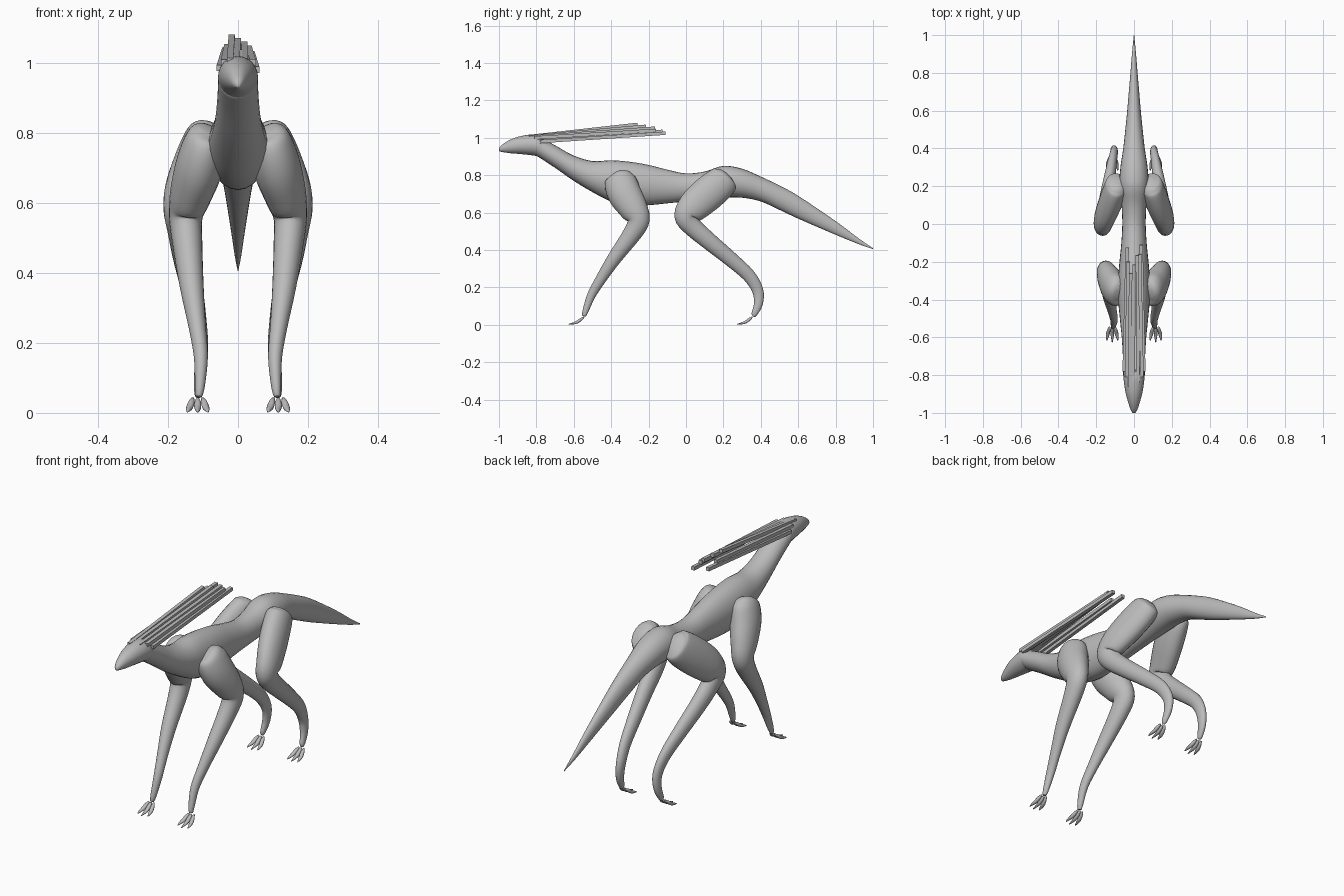
import bpy, bmesh, math
from mathutils import Vector

grey = bpy.data.materials.new("plain grey")
grey.diffuse_color = (0.5, 0.5, 0.5, 1)


def finish(bm, name, smooth=True):
    bmesh.ops.recalc_face_normals(bm, faces=bm.faces[:])
    me = bpy.data.meshes.new(name)
    for f in bm.faces:
        f.smooth = smooth
    bm.to_mesh(me)
    bm.free()
    me.materials.append(grey)
    ob = bpy.data.objects.new(name, me)
    bpy.context.collection.objects.link(ob)
    return ob


def spline(a, b, c, d, t):
    return 0.5 * (2 * b + (c - a) * t + (2 * a - 5 * b + 4 * c - d) * t * t
                  + (3 * b - a - 3 * c + d) * t ** 3)


def loft(name, stations, upright=False, sides=24, steps=4):
    """Skin of ellipses along stations of (x, y, z, half width, half height)."""
    n = len(stations)
    pts = []
    for i in range(n - 1):
        quad = [stations[max(0, min(n - 1, i + k))] for k in (-1, 0, 1, 2)]
        for s in range(steps):
            pts.append([spline(*v, s / steps) for v in zip(*quad)])
    pts.append(list(stations[-1]))
    bm = bmesh.new()
    rings = []
    for i, p in enumerate(pts):
        a, b = pts[max(0, i - 1)], pts[min(len(pts) - 1, i + 1)]
        tangent = Vector((0, 1, 0)) if upright else (Vector(b[:3]) - Vector(a[:3])).normalized()
        side = Vector((1, 0, 0))
        side = (side - tangent * side.dot(tangent)).normalized()
        up = side.cross(tangent)
        ring = []
        for k in range(sides):
            t = 2 * math.pi * k / sides
            ring.append(bm.verts.new(Vector(p[:3]) + side * math.cos(t) * max(p[3], 0.001)
                                     + up * math.sin(t) * max(p[4], 0.001)))
        rings.append(ring)
    for r, q in zip(rings, rings[1:]):
        for k in range(sides):
            j = (k + 1) % sides
            bm.faces.new((r[k], r[j], q[j], q[k]))
    bm.faces.new(rings[0])
    bm.faces.new(rings[-1])
    return finish(bm, name)


def profile(rows):
    """Rows of (y, top, bottom, half width) turned into loft stations."""
    return [(0, y, (t + b) / 2, w, (t - b) / 2) for y, t, b, w in rows]


# Neck, trunk and tail
loft("body_and_tail", profile([
    (-0.80, 1.015, 0.905, 0.056), (-0.70, 0.96, 0.84, 0.059), (-0.60, 0.905, 0.77, 0.065),
    (-0.50, 0.876, 0.71, 0.075), (-0.40, 0.88, 0.66, 0.084), (-0.30, 0.872, 0.638, 0.085),
    (-0.20, 0.855, 0.64, 0.077), (-0.10, 0.83, 0.65, 0.067), (0.0, 0.81, 0.66, 0.062),
    (0.10, 0.82, 0.67, 0.066), (0.20, 0.85, 0.68, 0.078), (0.30, 0.835, 0.68, 0.072),
    (0.40, 0.793, 0.66, 0.057), (0.50, 0.745, 0.615, 0.046), (0.60, 0.69, 0.568, 0.036),
    (0.80, 0.555, 0.482, 0.019), (0.92, 0.465, 0.433, 0.009), (1.0, 0.41, 0.405, 0.001)]),
    upright=True)

# Pointed head
loft("head", profile([
    (-1.0, 0.945, 0.93, 0.006), (-0.985, 0.962, 0.925, 0.017), (-0.94, 0.99, 0.918, 0.032),
    (-0.88, 1.01, 0.913, 0.047), (-0.80, 1.018, 0.903, 0.057), (-0.76, 0.99, 0.885, 0.055)]),
    upright=True)

# Limbs: (x, y, z, half width, half thickness)
front_leg = [
    (0.085, -0.368, 0.812, 0.025, 0.025), (0.09, -0.362, 0.798, 0.05, 0.065),
    (0.096, -0.352, 0.765, 0.062, 0.086), (0.112, -0.328, 0.70, 0.068, 0.09),
    (0.135, -0.283, 0.625, 0.06, 0.078), (0.149, -0.254, 0.56, 0.048, 0.06),
    (0.145, -0.286, 0.49, 0.043, 0.050), (0.132, -0.38, 0.36, 0.034, 0.038),
    (0.117, -0.452, 0.25, 0.025, 0.029), (0.106, -0.505, 0.16, 0.020, 0.023),
    (0.109, -0.537, 0.075, 0.014, 0.016), (0.112, -0.545, 0.047, 0.009, 0.010)]
hind_leg = [
    (0.088, 0.228, 0.80, 0.02, 0.025), (0.09, 0.218, 0.79, 0.05, 0.065),
    (0.097, 0.195, 0.767, 0.06, 0.086), (0.125, 0.115, 0.70, 0.062, 0.093),
    (0.155, 0.037, 0.63, 0.055, 0.084), (0.166, -0.001, 0.58, 0.047, 0.062),
    (0.160, 0.035, 0.525, 0.042, 0.052), (0.150, 0.12, 0.45, 0.037, 0.046),
    (0.131, 0.235, 0.355, 0.031, 0.040), (0.114, 0.335, 0.265, 0.024, 0.035),
    (0.105, 0.383, 0.185, 0.020, 0.030), (0.108, 0.387, 0.115, 0.017, 0.024),
    (0.113, 0.366, 0.06, 0.012, 0.016), (0.114, 0.357, 0.047, 0.007, 0.008)]

for side, s in (("right", 1), ("left", -1)):
    for part, leg, ankle in (("front", front_leg, -0.545), ("hind", hind_leg, 0.355)):
        loft(f"{part}_leg_{side}", [(s * x, y, z, w, h) for x, y, z, w, h in leg])
        # Three splayed toes
        for i in (-1, 0, 1):
            x = s * 0.115 + i * 0.014
            reach = 0.083 if i == 0 else 0.072
            loft(f"{part}_toe_{side}_{i + 2}", [
                (x, ankle, 0.042, 0.004, 0.003),
                (x + i * 0.004, ankle - 0.015, 0.031, 0.009, 0.008),
                (x + i * 0.009, ankle - 0.035, 0.016, 0.010, 0.008),
                (x + i * 0.013, ankle - 0.055, 0.009, 0.007, 0.006),
                (x + i * 0.015, ankle - reach, 0.003, 0.002, 0.002)], sides=10, steps=2)


# Head plumes: straight square strips swept back
def plume(name, a, b, width=0.018, thick=0.018):
    a, b = Vector(a), Vector(b)
    along = (b - a).normalized()
    side = along.cross(Vector((0, 0, 1))).normalized() * width / 2
    up = side.cross(along).normalized() * thick / 2
    bm = bmesh.new()
    rings = [[bm.verts.new(p + side * i + up * j) for i, j in ((-1, -1), (1, -1), (1, 1), (-1, 1))]
             for p in (a, b)]
    for k in range(4):
        j = (k + 1) % 4
        bm.faces.new((rings[0][k], rings[0][j], rings[1][j], rings[1][k]))
    for r in rings:
        bm.faces.new(r)
    finish(bm, name, smooth=False)


for i, (start, end) in enumerate([
        ((-0.022, -0.86, 1.005), (-0.018, -0.26, 1.072)),
        ((-0.004, -0.85, 1.005), (0.000, -0.215, 1.062)),
        ((0.020, -0.84, 1.003), (0.018, -0.165, 1.052)),
        ((-0.040, -0.81, 1.000), (-0.030, -0.20, 1.045)),
        ((0.042, -0.81, 1.000), (0.030, -0.16, 1.040)),
        ((-0.052, -0.78, 0.985), (-0.036, -0.125, 1.035)),
        ((0.052, -0.78, 0.980), (0.038, -0.11, 1.025))]):
    plume(f"head_plume_{i + 1}", start, end)
